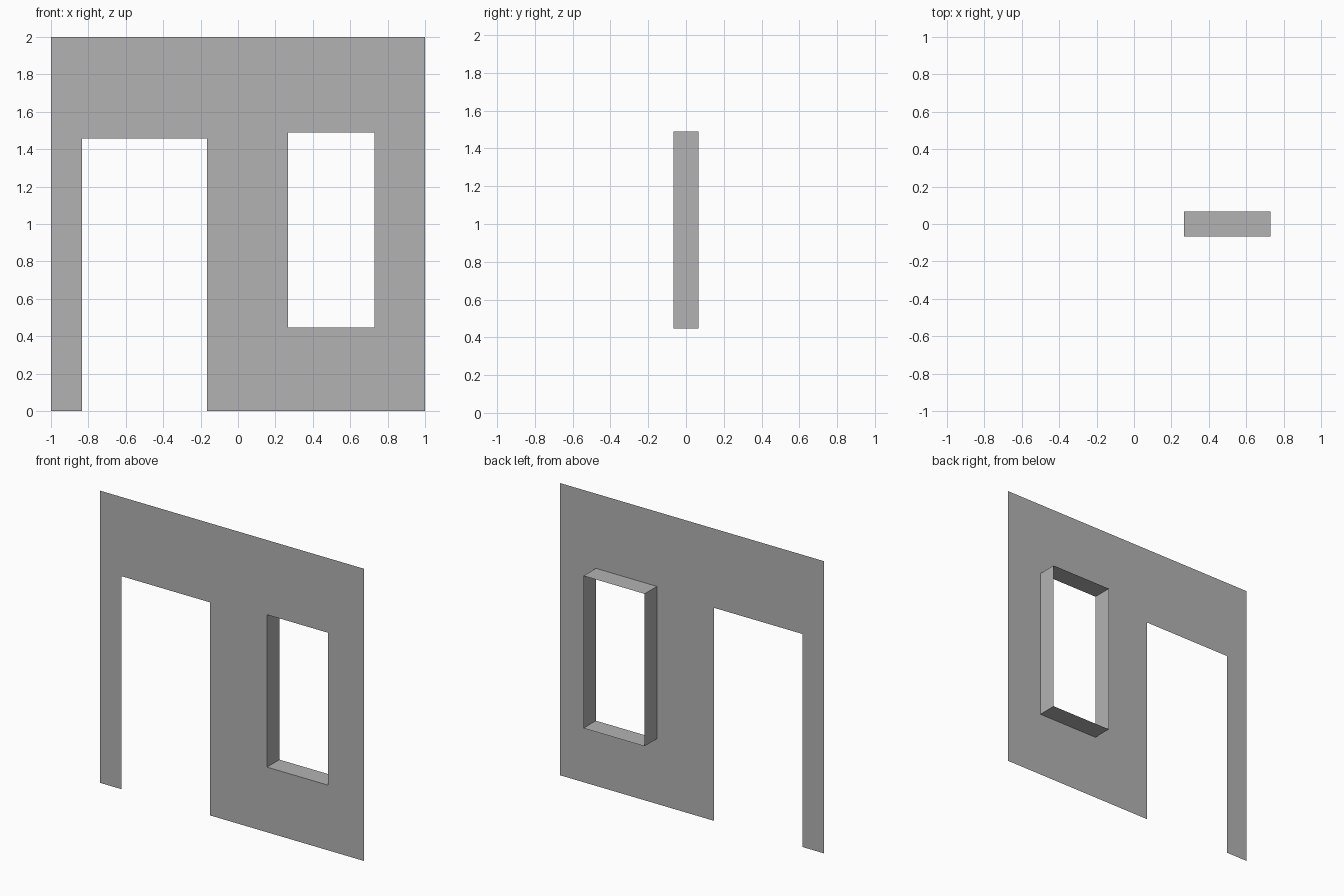
import bpy
import bmesh

cube = bpy.data.objects.get("Cube")
if cube:
    bpy.data.objects.remove(cube, do_unlink=True)

FRONT, BACK = -0.067, 0.067
DOOR = (-0.834, -0.166, 0.0, 1.458)      # left, right, bottom, top
WINDOW = (0.267, 0.729, 0.446, 1.489)

plaster = bpy.data.materials.new("grey plaster")
plaster.use_nodes = True
grey = (0.45, 0.45, 0.45, 1.0)
plaster.diffuse_color = grey
plaster.node_tree.nodes["Principled BSDF"].inputs["Base Color"].default_value = grey


def finish(bm, name):
    bmesh.ops.remove_doubles(bm, verts=bm.verts, dist=0.0001)
    mesh = bpy.data.meshes.new(name)
    bm.to_mesh(mesh)
    bm.free()
    mesh.materials.append(plaster)
    obj = bpy.data.objects.new(name, mesh)
    bpy.context.collection.objects.link(obj)
    return obj


def add_quad(bm, corners):
    bm.faces.new([bm.verts.new(c) for c in corners])


def inside(x, z, opening):
    left, right, bottom, top = opening
    return left < x < right and bottom < z < top


# Single-skin wall, divided along the edges of the openings
xs = sorted({-1.0, 1.0, *DOOR[:2], *WINDOW[:2]})
zs = sorted({0.0, 2.0, *DOOR[2:], *WINDOW[2:]})
bm = bmesh.new()
for x0, x1 in zip(xs, xs[1:]):
    for z0, z1 in zip(zs, zs[1:]):
        cx, cz = (x0 + x1) / 2, (z0 + z1) / 2
        if not (inside(cx, cz, DOOR) or inside(cx, cz, WINDOW)):
            add_quad(bm, [(x0, FRONT, z0), (x1, FRONT, z0),
                          (x1, FRONT, z1), (x0, FRONT, z1)])
finish(bm, "wall")

# Window reveal running back from the wall, facing into the opening
left, right, bottom, top = WINDOW
loop = [(left, bottom), (right, bottom), (right, top), (left, top)]
bm = bmesh.new()
for (xa, za), (xb, zb) in zip(loop, loop[1:] + loop[:1]):
    add_quad(bm, [(xa, FRONT, za), (xb, FRONT, zb),
                  (xb, BACK, zb), (xa, BACK, za)])
finish(bm, "window_reveal")
